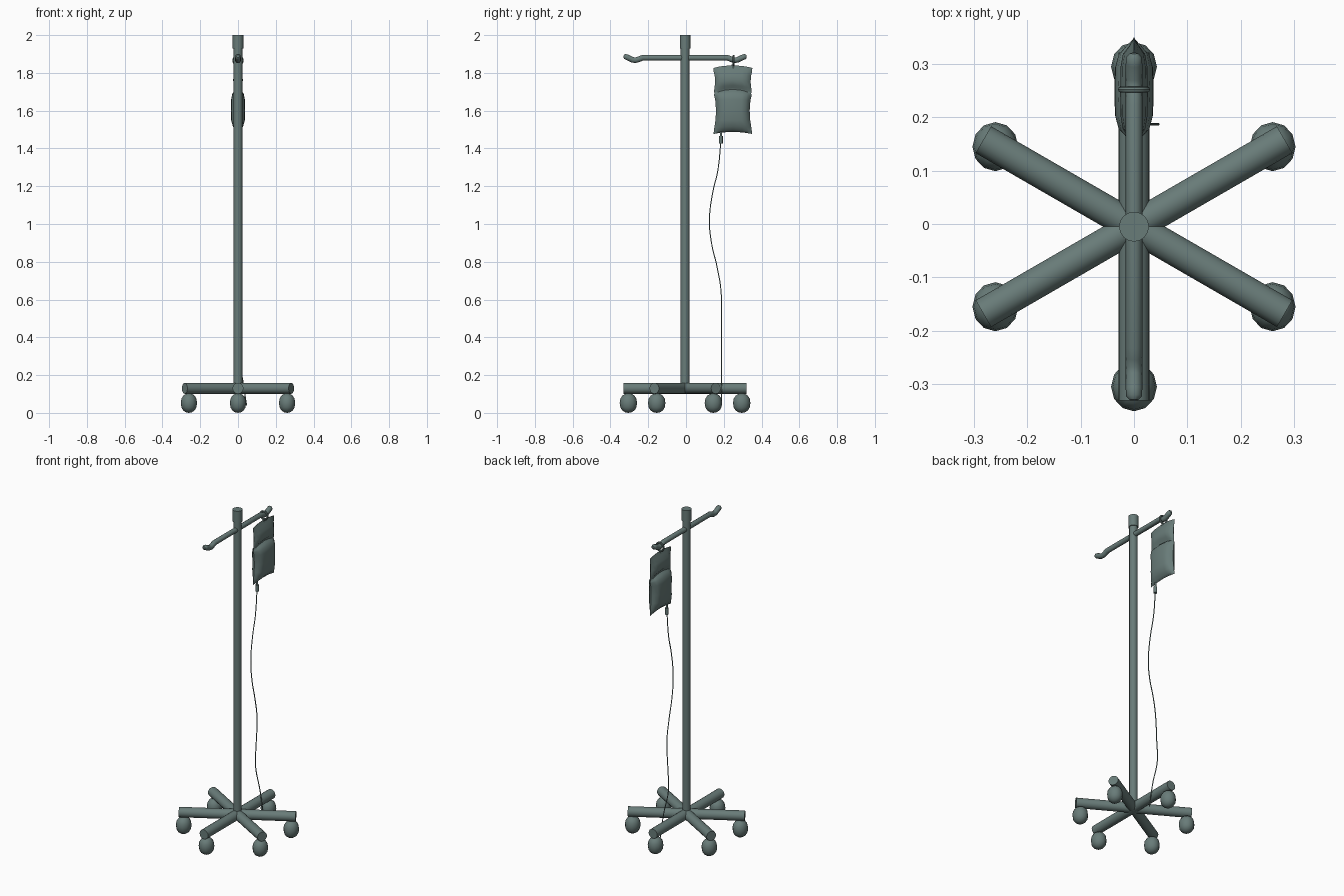
import bpy, bmesh, math
from mathutils import Vector

if "Cube" in bpy.data.objects:
    bpy.data.objects.remove(bpy.data.objects["Cube"])

CY = -0.005  # pole axis in y


def smooth(ob, angle=40):
    bpy.ops.object.select_all(action='DESELECT')
    ob.select_set(True)
    bpy.context.view_layer.objects.active = ob
    bpy.ops.object.shade_smooth_by_angle(angle=math.radians(angle))
    return ob


def rod(name, a, b, r, sides=16):
    a, b = Vector(a), Vector(b)
    d = b - a
    bpy.ops.mesh.primitive_cylinder_add(vertices=sides, radius=r, depth=d.length,
                                        location=(a + b) / 2,
                                        rotation=d.to_track_quat('Z', 'Y').to_euler())
    ob = bpy.context.object
    ob.name = name
    return smooth(ob)


def pipe(name, pts, r, radii=None, kind='POLY', sides=3):
    cu = bpy.data.curves.new(name, 'CURVE')
    cu.dimensions = '3D'
    cu.bevel_depth = r
    cu.bevel_resolution = sides
    cu.use_fill_caps = True
    cu.resolution_u = 6
    sp = cu.splines.new(kind)
    if kind == 'BEZIER':
        sp.bezier_points.add(len(pts) - 1)
        for p, co in zip(sp.bezier_points, pts):
            p.co = co
            p.handle_left_type = p.handle_right_type = 'AUTO'
    else:
        sp.points.add(len(pts) - 1)
        for i, (p, co) in enumerate(zip(sp.points, pts)):
            p.co = (*co, 1)
            p.radius = radii[i] if radii else 1
    ob = bpy.data.objects.new(name, cu)
    bpy.context.collection.objects.link(ob)
    bpy.ops.object.select_all(action='DESELECT')
    ob.select_set(True)
    bpy.context.view_layer.objects.active = ob
    bpy.ops.object.convert(target='MESH')
    return smooth(bpy.context.object, 50)


# Pole and top collar
rod("pole", (0, CY, 0.11), (0, CY, 1.95), 0.0235)
rod("pole_top_collar", (0, CY, 1.93), (0, CY, 2.0), 0.028)

# Six base legs with casters
for i in range(6):
    a = math.radians(30 + 60 * i)
    c, s = math.cos(a), math.sin(a)
    rod(f"base_leg_{i}", (0, CY, 0.13), (0.326 * c, CY + 0.326 * s, 0.13), 0.029)
    bpy.ops.mesh.primitive_uv_sphere_add(segments=12, ring_count=8, radius=1,
                                         location=(0.3 * c, CY + 0.3 * s, 0.052))
    w = bpy.context.object
    w.name = f"caster_{i}"
    w.scale = (0.043, 0.046, 0.052)
    for v in w.data.vertices:  # slightly blocky caster body
        v.co.z = math.copysign(abs(v.co.z) ** 0.85, v.co.z)
    smooth(w)

# Hook bar with dipped, upturned ends
half = [(0.325, 1.888, 0.5), (0.318, 1.887, 0.95), (0.305, 1.882, 1), (0.278, 1.869, 1),
        (0.262, 1.867, 1), (0.245, 1.872, 1), (0.225, 1.880, 1)]
prof = half + [(-y, z, r) for y, z, r in reversed(half)]
pipe("hook_bar", [(0, CY + y, z) for y, z, r in prof], 0.0155, [r for y, z, r in prof])

# Hanging loop and tab
bpy.ops.mesh.primitive_torus_add(major_radius=0.024, minor_radius=0.006, major_segments=20,
                                 minor_segments=8, location=(0, 0.252, 1.865),
                                 rotation=(math.pi / 2, 0, 0))
bpy.context.object.name = "hanging_loop"
smooth(bpy.context.object)
rod("hanging_tab", (0, 0.25, 1.82), (0, 0.25, 1.845), 0.008, 8)

# Fluid bag: lens sections lofted down (centre z, edge offset, half width, half thickness)
rows = [(1.840, -0.014, 0.103, 0.001), (1.815, -0.008, 0.102, 0.010),
        (1.790, -0.006, 0.096, 0.022), (1.760, -0.010, 0.094, 0.026),
        (1.735, -0.020, 0.098, 0.020), (1.722, -0.024, 0.100, 0.008),
        (1.713, -0.022, 0.096, 0.006), (1.703, -0.018, 0.100, 0.018),
        (1.690, -0.014, 0.098, 0.030), (1.660, -0.006, 0.093, 0.036),
        (1.600, 0.000, 0.089, 0.037), (1.550, 0.000, 0.092, 0.036),
        (1.515, -0.004, 0.098, 0.027), (1.498, -0.010, 0.101, 0.012),
        (1.488, -0.012, 0.103, 0.001)]
us = [-1, -0.9, -0.75, -0.5, 0, 0.5, 0.75, 0.9, 1]
fat = [0, 0.4, 0.8, 0.96, 1, 0.96, 0.8, 0.4, 0]
section = list(zip(us, fat)) + [(u, -t) for u, t in list(zip(us, fat))[-2:0:-1]]
bm = bmesh.new()
rings = [[bm.verts.new((t * th, 0.248 + u * w, z + d * u * u)) for u, t in section]
         for z, d, w, th in rows]
n = len(section)
for r0, r1 in zip(rings, rings[1:]):
    for k in range(n):
        bm.faces.new((r0[k], r0[(k + 1) % n], r1[(k + 1) % n], r1[k]))
for r in (rings[0], rings[-1]):
    for k in range(len(us) - 1):  # seal the flat top and bottom seams
        q = [r[k], r[k + 1], r[(n - k - 1) % n], r[(n - k) % n]]
        bm.faces.new(list(dict.fromkeys(q)))
bmesh.ops.recalc_face_normals(bm, faces=bm.faces)
me = bpy.data.meshes.new("fluid_bag")
bm.to_mesh(me)
bm.free()
bag = bpy.data.objects.new("fluid_bag", me)
bpy.context.collection.objects.link(bag)
smooth(bag, 60)

# Drip port and tube
rod("drip_port_neck", (0, 0.185, 1.46), (0, 0.185, 1.495), 0.006, 10)
rod("drip_port", (0, 0.185, 1.425), (0, 0.185, 1.465), 0.010, 10)
pipe("drip_tube", [(0, 0.185, 1.44), (0, 0.168, 1.28), (0, 0.142, 1.17), (0, 0.124, 1.02),
                   (0, 0.135, 0.9), (0, 0.165, 0.77), (0, 0.185, 0.65), (-0.008, 0.187, 0.48),
                   (-0.012, 0.187, 0.35), (0.02, 0.187, 0.2), (0.045, 0.187, 0.04)],
     0.003, kind='BEZIER', sides=1)

# Dark grey-green finish on everything
mat = bpy.data.materials.new("grey_green")
mat.diffuse_color = (0.14, 0.2, 0.19, 1)
mat.use_nodes = True
mat.node_tree.nodes["Principled BSDF"].inputs["Base Color"].default_value = mat.diffuse_color
for ob in bpy.context.scene.objects:
    ob.data.materials.clear()
    ob.data.materials.append(mat)
